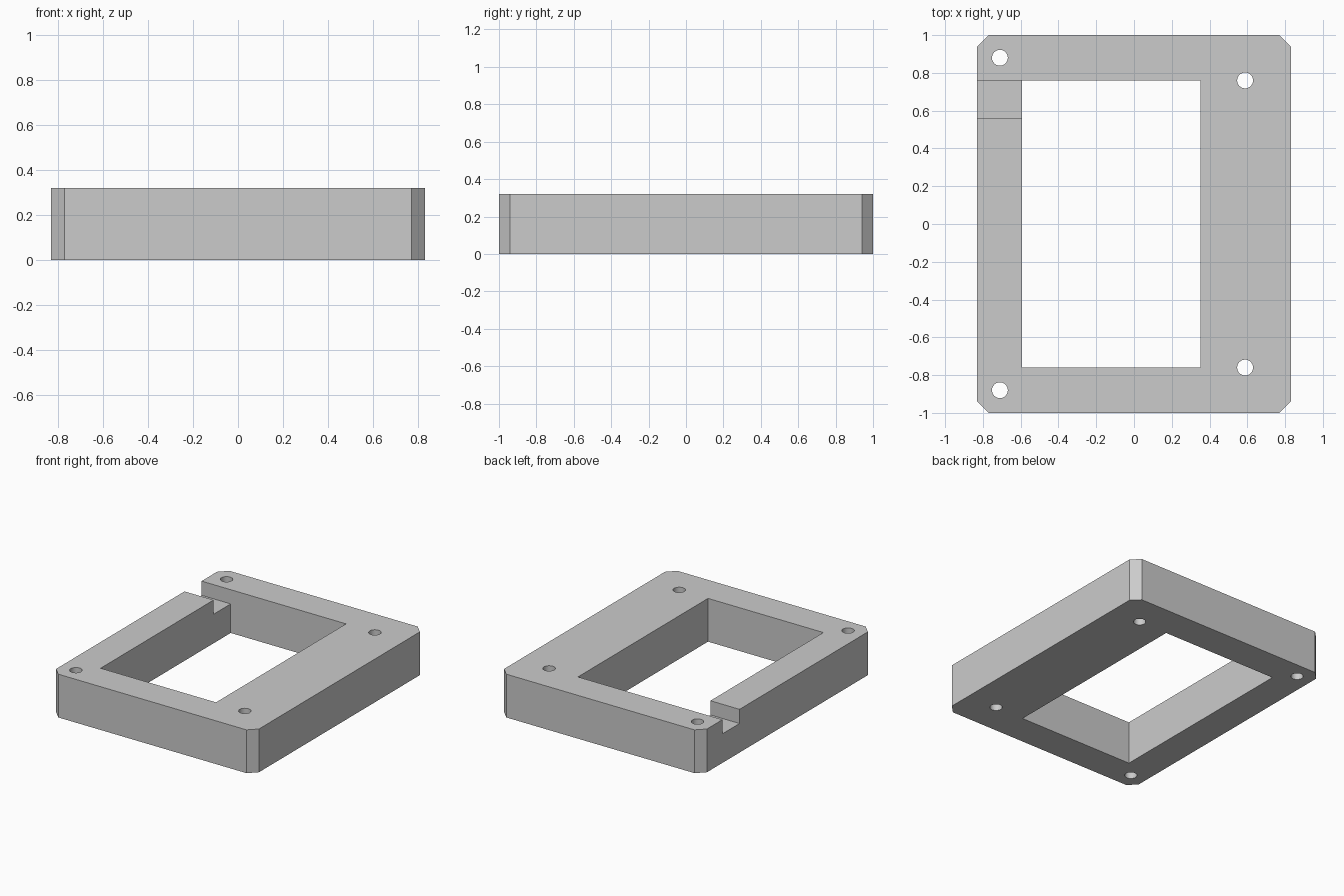
import bpy
import bmesh

if "Cube" in bpy.data.objects:
    bpy.data.objects.remove(bpy.data.objects["Cube"], do_unlink=True)

W, D, H = 0.83, 1.0, 0.32      # half width, half depth, height
CHAMFER = 0.06

grey = bpy.data.materials.new("plain_grey")
grey.use_nodes = True
colour = (0.6, 0.6, 0.6, 1)
grey.diffuse_color = colour
grey.node_tree.nodes["Principled BSDF"].inputs["Base Color"].default_value = colour


def prism(name, outline, z0, z1):
    """Extrude a closed outline from z0 to z1."""
    bm = bmesh.new()
    face = bm.faces.new([bm.verts.new((x, y, z0)) for x, y in outline])
    top = bmesh.ops.extrude_face_region(bm, geom=[face])["geom"]
    bmesh.ops.translate(bm, vec=(0, 0, z1 - z0),
                        verts=[v for v in top if isinstance(v, bmesh.types.BMVert)])
    bmesh.ops.recalc_face_normals(bm, faces=bm.faces)
    mesh = bpy.data.meshes.new(name)
    bm.to_mesh(mesh)
    bm.free()
    mesh.materials.append(grey)
    obj = bpy.data.objects.new(name, mesh)
    bpy.context.collection.objects.link(obj)
    return obj


def box(name, x0, x1, y0, y1, z0, z1):
    return prism(name, [(x0, y0), (x1, y0), (x1, y1), (x0, y1)], z0, z1)


# Plate with chamfered corners
a, b = W - CHAMFER, D - CHAMFER
frame = prism("frame", [(-a, -D), (a, -D), (W, -b), (W, b),
                        (a, D), (-a, D), (-W, b), (-W, -b)], 0, H)

# Rectangular opening, cable notch and four screw holes
cutters = [
    box("opening_cutter", -0.592, 0.352, -0.76, 0.76, -0.1, H + 0.1),
    box("notch_cutter", -W - 0.1, -0.5, 0.56, 0.76, H - 0.105, H + 0.1),
]
for x, y in [(-0.71, 0.88), (0.588, 0.76)]:
    for side in (1, -1):
        bpy.ops.mesh.primitive_cylinder_add(vertices=32, radius=0.042, depth=1,
                                            location=(x, y * side, H / 2))
        hole = bpy.context.object
        hole.name = "screw_hole_cutter"
        hole.data.materials.append(grey)
        cutters.append(hole)

for cutter in cutters:
    cutter.hide_render = True
    cutter.hide_viewport = True
    cut = frame.modifiers.new(cutter.name, "BOOLEAN")
    cut.operation = "DIFFERENCE"
    cut.solver = "EXACT"
    cut.object = cutter

# Apply the cuts and remove the helpers
bpy.context.view_layer.update()
evaluated = frame.evaluated_get(bpy.context.evaluated_depsgraph_get())
mesh = bpy.data.meshes.new_from_object(evaluated)
frame.modifiers.clear()
frame.data = mesh
for cutter in cutters:
    bpy.data.objects.remove(cutter, do_unlink=True)

# Smooth hole walls, crisp edges elsewhere
bpy.ops.object.select_all(action="DESELECT")
frame.select_set(True)
bpy.context.view_layer.objects.active = frame
bpy.ops.object.shade_smooth_by_angle(angle=0.52)
